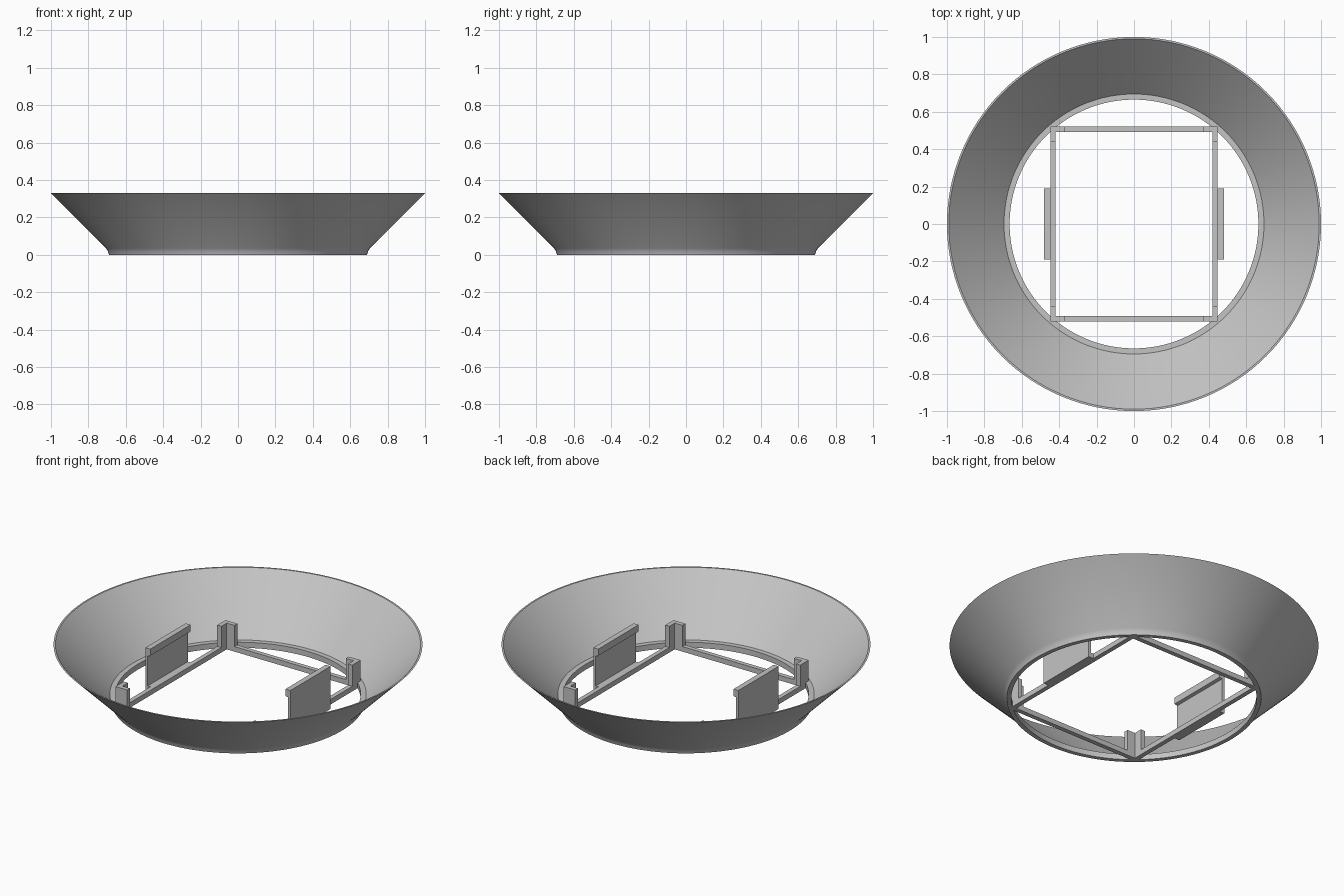
import bpy, bmesh, math

cube = bpy.data.objects.get("Cube")
if cube:
    bpy.data.objects.remove(cube, do_unlink=True)

grey = bpy.data.materials.new("plain_grey")
grey.use_nodes = True
grey.diffuse_color = (0.55, 0.55, 0.55, 1)
grey.node_tree.nodes["Principled BSDF"].inputs["Base Color"].default_value = (0.55, 0.55, 0.55, 1)


def finish(name, bm):
    bmesh.ops.recalc_face_normals(bm, faces=bm.faces)
    mesh = bpy.data.meshes.new(name)
    bm.to_mesh(mesh)
    bm.free()
    mesh.materials.append(grey)
    obj = bpy.data.objects.new(name, mesh)
    bpy.context.collection.objects.link(obj)
    return obj


def prism(name, outline, axis, start, end):
    """Extrude a closed 2D outline along z (outline in x, y) or y (outline in x, z)."""
    bm = bmesh.new()
    place = (lambda a, b, c: (a, b, c)) if axis == "z" else (lambda a, b, c: (a, c, b))
    low = [bm.verts.new(place(a, b, start)) for a, b in outline]
    high = [bm.verts.new(place(a, b, end)) for a, b in outline]
    bm.faces.new(low)
    bm.faces.new(high)
    n = len(outline)
    for i in range(n):
        j = (i + 1) % n
        bm.faces.new((low[i], low[j], high[j], high[i]))
    return finish(name, bm)


def rect(x0, x1, y0, y1):
    return [(x0, y0), (x1, y0), (x1, y1), (x0, y1)]


# Flared bowl wall with a flat ledge around the open base
profile = [(0.665, 0), (0.69, 0), (0.695, 0.018), (0.705, 0.035), (1.0, 0.33),
           (0.99, 0.33), (0.695, 0.033), (0.665, 0.033)]
SEGMENTS = 128
bm = bmesh.new()
rings = []
for k in range(SEGMENTS):
    a = math.tau * k / SEGMENTS
    rings.append([bm.verts.new((r * math.cos(a), r * math.sin(a), z)) for r, z in profile])
for k, ring in enumerate(rings):
    after = rings[(k + 1) % SEGMENTS]
    for i in range(len(profile)):
        j = (i + 1) % len(profile)
        bm.faces.new((ring[i], after[i], after[j], ring[j]))
bowl = finish("flared_bowl", bm)
bpy.ops.object.select_all(action="DESELECT")
bowl.select_set(True)
bpy.context.view_layer.objects.active = bowl
bpy.ops.object.shade_smooth_by_angle(angle=math.radians(30))

# Rectangular base frame
X, Y, T = 0.447, 0.52, 0.027
RAIL, POST, ARM = 0.03, 0.157, 0.078
for side, s in (("left", 1), ("right", -1)):
    prism(side + "_rail", rect(s * (X - T), s * X, T - Y, Y - T), "z", 0, RAIL)
for side, s in (("back", 1), ("front", -1)):
    prism(side + "_rail", rect(-X, X, s * (Y - T), s * Y), "z", 0, RAIL)

# L-shaped corner posts
corner = [(X, Y), (X - ARM, Y), (X - ARM, Y - T), (X - T, Y - T), (X - T, Y - ARM), (X, Y - ARM)]
for end, sy in (("front", -1), ("back", 1)):
    for side, sx in (("left", 1), ("right", -1)):
        prism(f"{end}_{side}_post", [(sx * x, sy * y) for x, y in corner], "z", RAIL, POST)

# Upright clips: a foot on the rail, a thin panel and an inward lip
clip = [(X, 0), (0.48, 0), (0.48, 0.255), (X, 0.255), (X, 0.215),
        (0.465, 0.21), (0.465, RAIL), (X, RAIL)]
for side, s in (("left", 1), ("right", -1)):
    prism(side + "_clip", [(s * x, z) for x, z in clip], "y", -0.19, 0.19)
